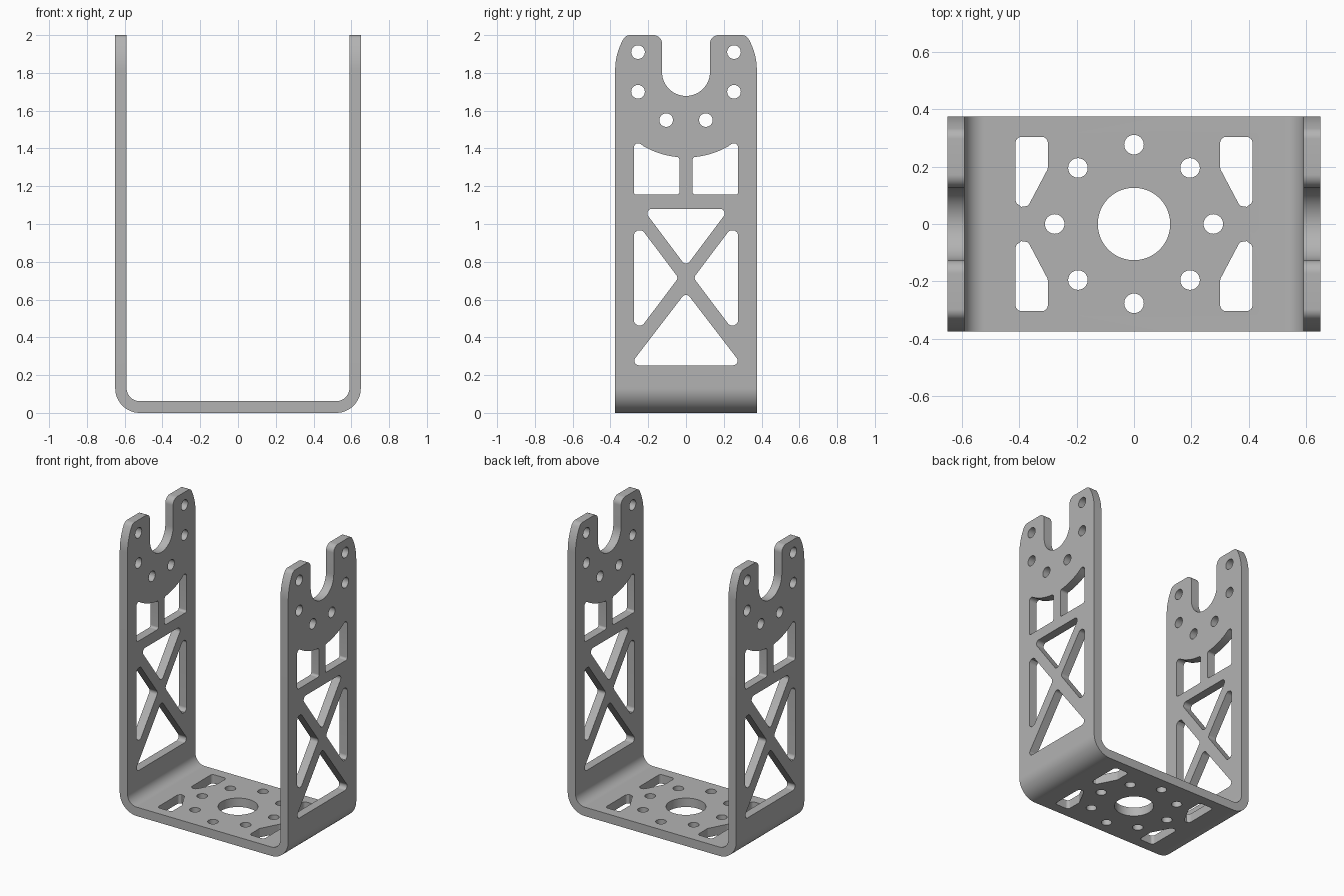
import bpy, bmesh, math
from mathutils import Vector

cube = bpy.data.objects.get("Cube")
if cube:
    bpy.data.objects.remove(cube, do_unlink=True)

grey = bpy.data.materials.new("plain grey")
grey.use_nodes = True
colour = (0.45, 0.45, 0.45, 1)
grey.diffuse_color = colour
grey.node_tree.nodes["Principled BSDF"].inputs["Base Color"].default_value = colour


def rounded(corners, steps=8):
    """Round each (u, v, radius) corner of a closed outline."""
    out, n = [], len(corners)
    for i, (u, v, r) in enumerate(corners):
        p = Vector((u, v))
        if r == 0:
            out.append(p)
            continue
        a = (Vector(corners[i - 1][:2]) - p).normalized()
        b = (Vector(corners[(i + 1) % n][:2]) - p).normalized()
        half_angle = a.angle(b) / 2
        centre = p + (a + b).normalized() * (r / math.sin(half_angle))
        reach = r / math.tan(half_angle)
        start = (p + a * reach - centre).normalized()
        end = (p + b * reach - centre).normalized()
        for k in range(steps + 1):
            spoke = start.lerp(end, k / steps).normalized()
            out.append(centre + spoke * r)
    return out


def arc(u, v, r, a0, a1, steps):
    angles = [math.radians(a0 + (a1 - a0) * k / steps) for k in range(steps + 1)]
    return [(u + r * math.cos(a), v + r * math.sin(a), 0) for a in angles]


def circle(u, v, r, steps=40):
    return [Vector(p[:2]) for p in arc(u, v, r, 0, 360, steps)[:-1]]


def flip(corners, su, sv=1):
    return [(u * su, v * sv, r) for u, v, r in corners]


def prism(bm, outline, axis, lo, hi):
    """Extrude an outline along an axis; u, v are the remaining axes in order."""
    rings = []
    for d in (lo, hi):
        ring = []
        for u, v in outline:
            co = [u, v]
            co.insert(axis, d)
            ring.append(bm.verts.new(co))
        rings.append(ring)
        bm.faces.new(ring)
    n = len(outline)
    for i in range(n):
        j = (i + 1) % n
        bm.faces.new((rings[0][i], rings[0][j], rings[1][j], rings[1][i]))


def make(name, prisms):
    bm = bmesh.new()
    for p in prisms:
        prism(bm, *p)
    bmesh.ops.recalc_face_normals(bm, faces=bm.faces)
    mesh = bpy.data.meshes.new(name)
    bm.to_mesh(mesh)
    bm.free()
    mesh.materials.append(grey)
    ob = bpy.data.objects.new(name, mesh)
    bpy.context.collection.objects.link(ob)
    return ob


# Bent strip: U profile in x-z, swept along y
strip = [(-0.65, 2.1, 0), (-0.65, 0, 0.13), (0.65, 0, 0.13), (0.65, 2.1, 0),
         (0.59, 2.1, 0), (0.59, 0.062, 0.07), (-0.59, 0.062, 0.07), (-0.59, 2.1, 0)]
bracket = make("u_bracket", [(rounded(strip, 16), 1, -0.5, 0.5)])

# Side silhouette with the open slot at the top
SLOT_Z = 1.805
half = [(0.375, -0.1, 0), (0.375, 1.9, 0.33), (0.32, 2, 0.04), (0.127, 2, 0.045)]
outline = half + arc(0, SLOT_Z, 0.127, 0, -180, 28) + flip(half, -1)[::-1]
silhouette = make("silhouette_cutter", [(rounded(outline), 0, -1, 1)])

# Openings through both side arms
side = [rounded([(-0.229, 1.08, 0.024), (0.229, 1.08, 0.024), (0, 0.775, 0.024)]),
        rounded([(-0.298, 0.252, 0.024), (0.298, 0.252, 0.024), (0, 0.64, 0.024)])]
wedge = [(0.276, 1.028, 0.03), (0.276, 0.402, 0.03), (0.04, 0.715, 0.024)]
curved_top = arc(0, SLOT_Z, 0.453, -61, -80, 8)
window = ([(0.035, 1.155, 0.015), (0.276, 1.155, 0.015), (0.276, 1.447, 0.022)]
          + curved_top + [(0.035, 1.353, 0.015)])
for s in (-1, 1):
    side += [rounded(flip(wedge, s)), rounded(flip(window, s))]
    side += [circle(s * y, z, 0.036) for y, z in ((0.254, 1.91), (0.254, 1.7), (0.105, 1.55))]

# Openings through the base
base = [circle(0, 0, 0.126, 64)]
for k in range(8):
    a = k * math.pi / 4
    base.append(circle(0.276 * math.cos(a), 0.276 * math.sin(a), 0.034))
vent = [(0.3, 0.303, 0.02), (0.412, 0.303, 0.02), (0.412, -0.02, 0.026), (0.3, 0.192, 0.02)]
base += [rounded(flip(vent, sx, sy)) for sx in (-1, 1) for sy in (-1, 1)]

openings = make("openings_cutter", [(o, 0, -1, 1) for o in side]
                + [(o, 2, -0.1, 0.15) for o in base])

# Cut the strip, then discard the cutters
bpy.ops.object.select_all(action="DESELECT")
bpy.context.view_layer.objects.active = bracket
bracket.select_set(True)
for cutter, operation in ((silhouette, "INTERSECT"), (openings, "DIFFERENCE")):
    cutter.hide_render = True
    mod = bracket.modifiers.new(cutter.name, "BOOLEAN")
    mod.object = cutter
    mod.operation = operation
    mod.solver = "EXACT"
    bpy.ops.object.modifier_apply(modifier=mod.name)
    bpy.data.objects.remove(cutter, do_unlink=True)
bpy.ops.object.shade_smooth_by_angle(angle=math.radians(30))
